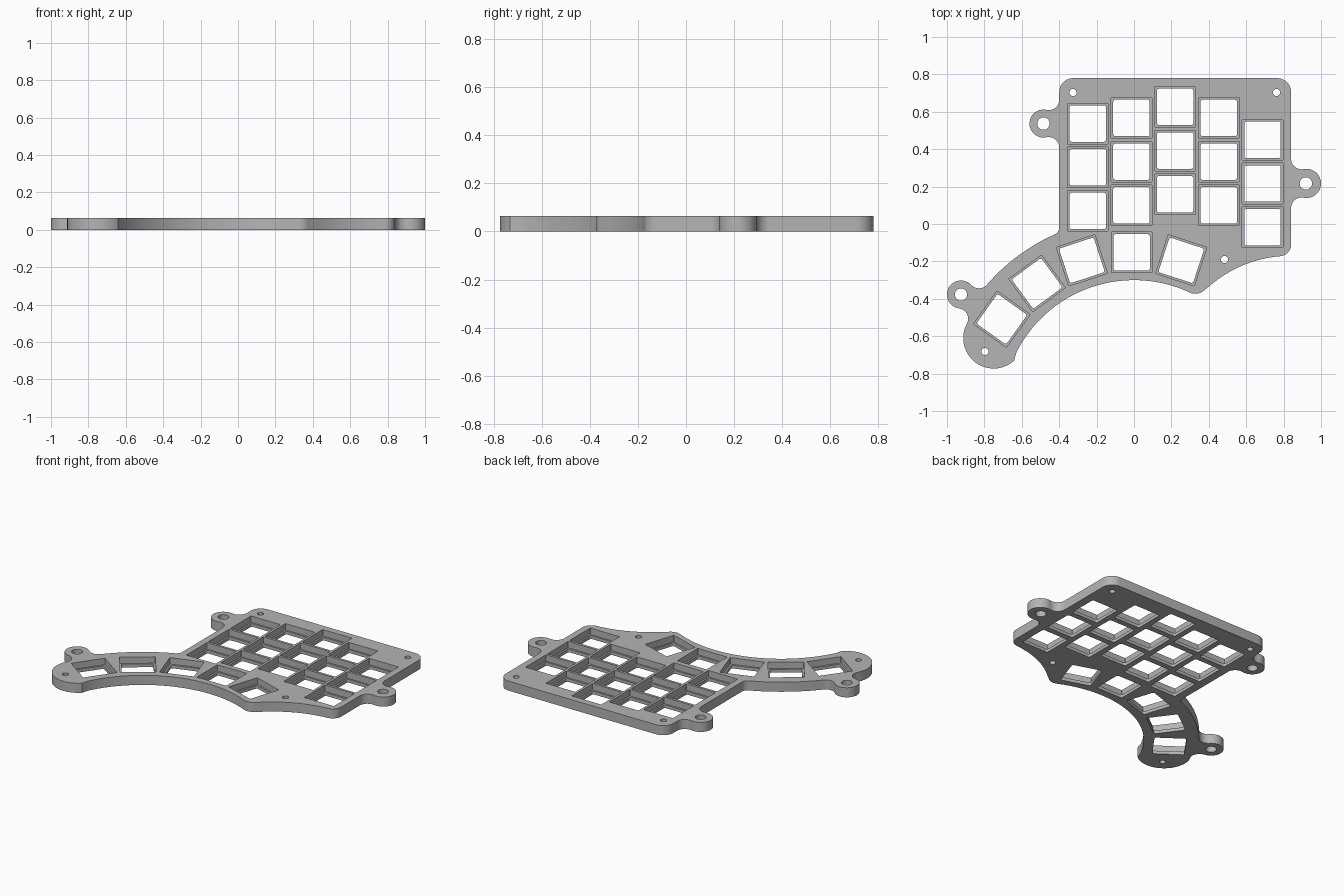
import bpy, bmesh, math
from mathutils import Matrix, Vector

THICK, LEDGE = 0.064, 0.021
HOLE, POCKET = 0.195, 0.217
FAN = Vector((0, -1.005))          # centre of the curved key row

if "Cube" in bpy.data.objects:
    bpy.data.objects.remove(bpy.data.objects["Cube"], do_unlink=True)

grey = bpy.data.materials.new("light_grey")
grey.use_nodes = True
grey.diffuse_color = (0.46, 0.46, 0.46, 1)
grey.node_tree.nodes["Principled BSDF"].inputs["Base Color"].default_value = grey.diffuse_color


def arc(x, y, r, start, end):
    """Points on a circular arc, angles in degrees."""
    n = max(2, math.ceil(abs(end - start) / (3 if r > 0.3 else 9)))
    angles = [math.radians(start + (end - start) * i / n) for i in range(n + 1)]
    return [Vector((x + r * math.cos(a), y + r * math.sin(a))) for a in angles]


def circle(x, y, r):
    return arc(x, y, r, 0, 360)[:-1]


def rounded_square(size, r):
    h = size / 2 - r
    return [p for i, (sx, sy) in enumerate(((1, 1), (-1, 1), (-1, -1), (1, -1)))
            for p in arc(sx * h, sy * h, r, i * 90, i * 90 + 90)]


def prisms(name, loops, z0, z1):
    """One object holding an upright prism for every loop."""
    bm = bmesh.new()
    for loop in loops:
        low = [bm.verts.new((p.x, p.y, z0)) for p in loop]
        high = [bm.verts.new((p.x, p.y, z1)) for p in loop]
        bm.faces.new(low[::-1])
        bm.faces.new(high)
        for i in range(len(loop)):
            j = (i + 1) % len(loop)
            bm.faces.new((low[i], low[j], high[j], high[i]))
    mesh = bpy.data.meshes.new(name)
    bm.to_mesh(mesh)
    bm.free()
    mesh.materials.append(grey)
    obj = bpy.data.objects.new(name, mesh)
    bpy.context.scene.collection.objects.link(obj)
    return obj


# Outline, counter-clockwise; neighbouring arcs meet or join by straight edges
outline = [
    (0.765, 0.705, 0.075, 0, 90),              # back corners
    (-0.325, 0.705, 0.075, 90, 180),
    (-0.456, 0.665, 0.056, 0, -102),           # right-hand mounting ear
    (-0.484, 0.537, 0.075, 78, 282),
    (-0.456, 0.409, 0.056, 102, 0),
    (-0.44, -0.019, 0.04, 0, -66),             # outer edge of the curved row
    (FAN.x, FAN.y, 1.04, 114, 139),
    (-0.829, -0.288, 0.056, -41, -137),        # ear on the curved row
    (-0.925, -0.377, 0.075, 43, 262),
    (-0.943, -0.507, 0.056, 82, -28),
    (-0.75, -0.61, 0.163, 152, 312),           # rounded end
    (FAN.x, FAN.y, 0.705, 153, 65),            # inner edge of the curved row
    (0.328, -0.303, 0.07, -115, -46),          # front tip
    (0.836, -0.828, 0.658, 134, 94),           # front hollow
    (0.778, -0.11, 0.062, -86, 0),
    (0.896, 0.0855, 0.056, 180, 79),           # left-hand mounting ear
    (0.922, 0.217, 0.078, -101, 101),
    (0.896, 0.3485, 0.056, -79, -180),
]
loop = []
for segment in outline:
    for p in arc(*segment):
        if not loop or (p - loop[-1]).length > 0.003:
            loop.append(p)
plate = prisms("switch_plate", [loop], 0, THICK)

# Key positions: five staggered columns and the fanned row
keys = []
for i, back in enumerate((0.537, 0.567, 0.626, 0.567, 0.45)):
    keys += [(-0.247 + 0.2335 * i, back - 0.2335 * row, 0) for row in range(3)]
for i in range(-1, 4):
    a = math.radians(18.15 * i)
    keys.append((FAN.x - 0.013 - 0.853 * math.sin(a), FAN.y + 0.853 * math.cos(a), a))


def key_loops(size, radius):
    shape = rounded_square(size, radius)
    return [[Matrix.Rotation(a, 2) @ p + Vector((x, y)) for p in shape] for x, y, a in keys]


# Screw holes and ear holes
screws = [(-0.326, 0.703), (0.762, 0.703), (0.484, -0.19), (-0.797, -0.682)]
ears = [(-0.484, 0.537), (-0.925, -0.377), (0.919, 0.217)]
rounds = [circle(x, y, 0.019) for x, y in screws] + [circle(x, y, 0.033) for x, y in ears]

cutters = [
    prisms("key_pocket_cutter", key_loops(POCKET, 0.003), LEDGE, THICK + 0.05),
    prisms("through_hole_cutter", key_loops(HOLE, 0.012) + rounds, -0.05, THICK + 0.1),
]
bpy.ops.object.select_all(action='DESELECT')
bpy.context.view_layer.objects.active = plate
plate.select_set(True)
for cutter in cutters:
    cutter.hide_render = True
    cut = plate.modifiers.new(cutter.name, 'BOOLEAN')
    cut.operation, cut.solver, cut.object = 'DIFFERENCE', 'EXACT', cutter
    bpy.ops.object.modifier_apply(modifier=cut.name)
    bpy.data.objects.remove(cutter, do_unlink=True)

bpy.ops.object.shade_smooth_by_angle(angle=math.radians(30))
